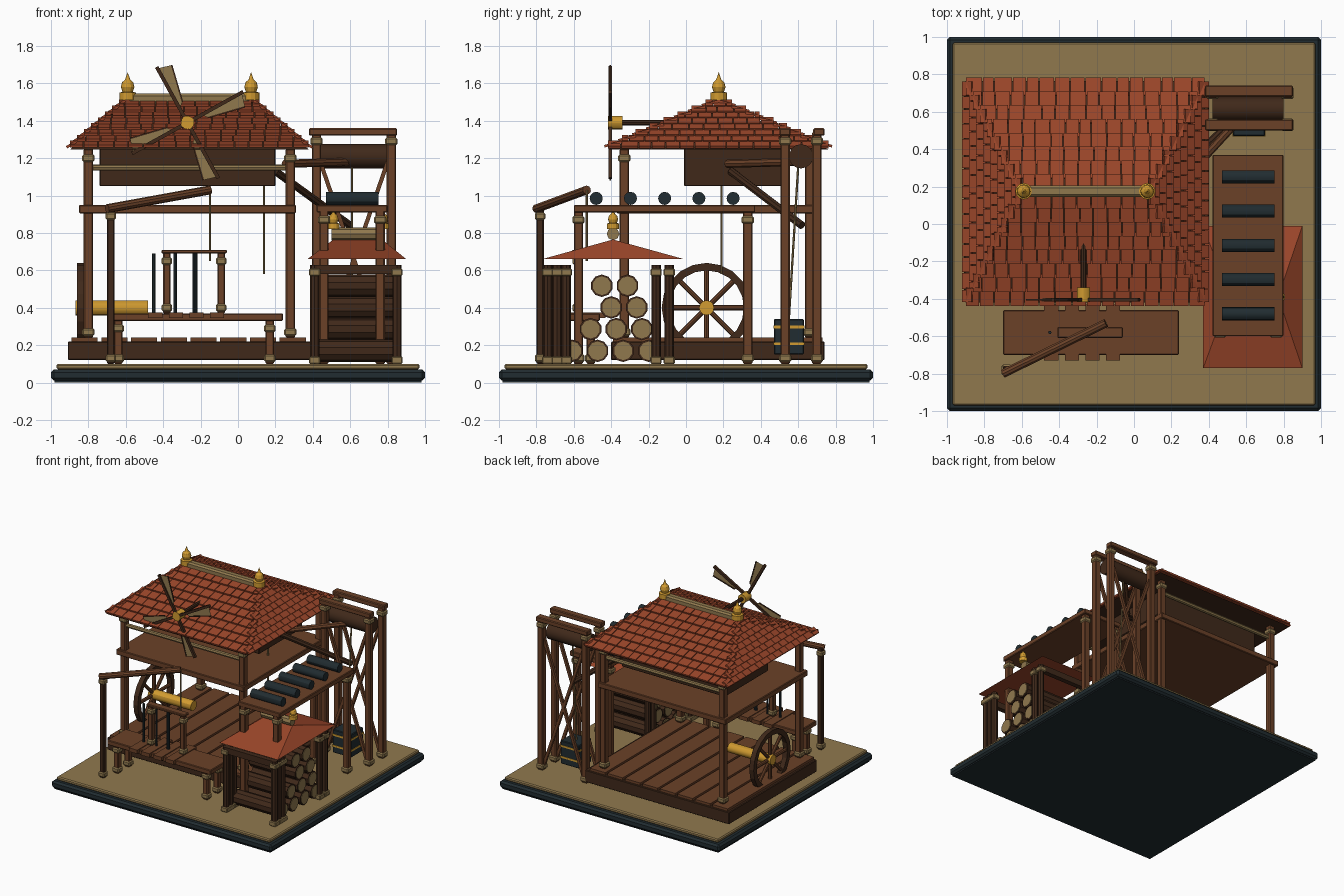
import bpy, bmesh, math, random
from mathutils import Vector, Matrix

random.seed(4)
cube = bpy.data.objects.get("Cube")
if cube:
    bpy.data.objects.remove(cube)


def material(name, *rgb):
    m = bpy.data.materials.new(name)
    m.use_nodes = True
    colour = [(c / 255) ** 2.2 for c in rgb] + [1]
    m.diffuse_color = colour
    m.node_tree.nodes["Principled BSDF"].inputs["Base Color"].default_value = colour
    return m


SLATE = material("dark_slate", 38, 48, 52)
TAN = material("tan_stone", 143, 120, 79)
WOOD = material("brown_wood", 106, 67, 44)
DARK = material("dark_wood", 66, 45, 32)
RED = material("red_clay", 154, 72, 46)
GOLD = material("gold", 208, 154, 52)


# Geometry helpers: each adds a shape to a bmesh
def box(bm, centre, size, rot=None):
    m = Matrix.Translation(centre) @ (rot or Matrix()) @ Matrix.Diagonal((*size, 1))
    bmesh.ops.create_cube(bm, size=1, matrix=m)


def span(bm, x0, x1, y0, y1, z0, z1):
    box(bm, ((x0 + x1) / 2, (y0 + y1) / 2, (z0 + z1) / 2), (x1 - x0, y1 - y0, z1 - z0))


def rod(bm, a, b, r, sides=8, r2=None):
    a, b = Vector(a), Vector(b)
    rot = (b - a).to_track_quat('Z', 'Y').to_matrix().to_4x4()
    bmesh.ops.create_cone(bm, cap_ends=True, segments=sides, radius1=r,
                          radius2=r if r2 is None else r2, depth=(b - a).length,
                          matrix=Matrix.Translation((a + b) / 2) @ rot)


def beam(bm, a, b, w):
    a, b = Vector(a), Vector(b)
    rot = (b - a).to_track_quat('Z', 'Y').to_matrix().to_4x4()
    box(bm, (a + b) / 2, (w, w, (b - a).length), rot)


def finish(name, bm, mat, bevel=0, smooth=False):
    mesh = bpy.data.meshes.new(name)
    bm.to_mesh(mesh)
    bm.free()
    mesh.materials.append(mat)
    ob = bpy.data.objects.new(name, mesh)
    bpy.context.collection.objects.link(ob)
    if bevel:
        mod = ob.modifiers.new("edge", 'BEVEL')
        mod.width, mod.segments = bevel, 1
    if smooth:
        bpy.ops.object.select_all(action='DESELECT')
        ob.select_set(True)
        bpy.context.view_layer.objects.active = ob
        bpy.ops.object.shade_smooth_by_angle()
    return ob


def posts(name, xs, ys, z0, z1, w, mat=WOOD):
    """Square posts with tan feet and capitals."""
    shaft, trim = bmesh.new(), bmesh.new()
    for x in xs:
        for y in ys:
            span(shaft, x - w / 2, x + w / 2, y - w / 2, y + w / 2, z0, z1)
            for z in (z0 + .03, z1 - .05):
                box(trim, (x, y, z), (w + .016, w + .016, .04))
    finish(name, shaft, mat, .006)
    finish(name + "_caps", trim, TAN, .008)


def single(name, mat, *dims, bevel=.005):
    bm = bmesh.new()
    span(bm, *dims)
    return finish(name, bm, mat, bevel)


def rods(name, mat, ends, r, sides=8):
    bm = bmesh.new()
    for a, b in ends:
        rod(bm, a, b, r, sides)
    finish(name, bm, mat, smooth=sides > 8)


def finial(name, x, y, z, scale):
    bm = bmesh.new()
    profile = [(.044, 0), (.044, .04), (.028, .045), (.036, .07), (.03, .095), (.014, .11), (0, .15)]
    for (r0, h0), (r1, h1) in zip(profile, profile[1:]):
        rod(bm, (x, y, z + h0 * scale), (x, y, z + h1 * scale), r0 * scale, 12, r1 * scale)
    finish(name, bm, GOLD)


# Ground
single("base_slab", SLATE, -1, 1, -1, 1, .01, .07, bevel=.015)
single("base_foot", SLATE, -.98, .98, -.98, .98, 0, .015, bevel=0)
single("ground", TAN, -.97, .97, -.97, .97, .07, .1, bevel=.008)

# House deck and upper floor
single("deck", DARK, -.91, .4, -.4, .74, .12, .22)
bm = bmesh.new()
for i in range(8):
    x = -.89 + i * .159
    span(bm, x, x + .14, -.39, .73, .215, .24)
finish("deck_planks", bm, WOOD)
posts("house_post", (-.8, .28), (-.33, .66), .24, 1.25, .05)
single("upper_floor", WOOD, -.85, .31, -.37, .7, .905, .95)
single("attic_box", DARK, -.74, .2, -.01, .55, 1.05, 1.3)
bm = bmesh.new()
for y in (-.33, .66):
    rod(bm, (-.78, y, 1.15), (.27, y, 1.15), .017)
finish("tie_poles", bm, TAN)

# Tiled hip roof
x0, x1, y0, y1, ze, zr, yr = -.9, .38, -.42, .765, 1.245, 1.495, .175
e = [Vector(p) for p in ((x0, y0, ze), (x1, y0, ze), (x1, y1, ze), (x0, y1, ze))]
ra, rb = Vector((-.6, yr, zr)), Vector((.08, yr, zr))
bm = bmesh.new()
for p in e + [ra, rb]:
    bm.verts.new(p)
bmesh.ops.convex_hull(bm, input=bm.verts[:])
finish("roof_core", bm, DARK)
bm = bmesh.new()
ROWS = 8
for a, b, c, d in ((e[0], e[1], ra, rb), (e[1], e[2], rb, rb), (e[2], e[3], rb, ra), (e[3], e[0], ra, ra)):
    u = (b - a).normalized()
    n = u.cross(c - a).normalized()
    v = n.cross(u)
    pitch = (c - a).dot(v) / ROWS
    tilt = Matrix((u, v, n)).transposed().to_4x4() @ Matrix.Rotation(-.16, 4, 'X')
    for row in range(ROWS):
        p, q = a.lerp(c, row / ROWS), b.lerp(d, row / ROWS)
        width = (q - p).length
        count = max(2, round(width / .078))
        shift = .5 * (row % 2)
        cuts = [0] + [min(1, max(0, (k + shift + random.uniform(-.12, .12)) / count))
                      for k in range(0 if shift else 1, count)] + [1]
        for s, t in zip(cuts, cuts[1:]):
            mid = p + u * width * (s + t) / 2 + v * pitch * .5 + n * .016
            box(bm, mid, (max(.01, width * (t - s) - .005), pitch * 1.2, .014), tilt)
finish("roof_tiles", bm, RED)
single("roof_ridge", TAN, -.58, .06, yr - .03, yr + .03, 1.49, 1.545, bevel=.012)
for x in (-.59, .07):
    finial("roof_finial", x, yr, 1.51, 1)

# Windmill on the front slope
hub = Vector((-.27, -.405, 1.39))
arms, sails = bmesh.new(), bmesh.new()
for k in range(4):
    ang = math.radians(29 + 90 * k)
    d, s = Vector((math.cos(ang), 0, math.sin(ang))), Vector((math.sin(ang), 0, -math.cos(ang)))
    beam(arms, hub, hub + d * .34, .02)
    quad = [hub + d * r + s * w for r, w in ((.09, .005), (.33, .005), (.31, .075), (.11, .03))]
    f = sails.faces.new([sails.verts.new(p) for p in quad])
    beam(arms, quad[3], quad[2], .008)
bmesh.ops.solidify(sails, geom=sails.faces[:], thickness=.006)
finish("mill_arms", arms, DARK)
finish("mill_sails", sails, TAN)
rods("mill_hub", GOLD, [(hub + Vector((0, -.012, 0)), hub + Vector((0, .065, 0)))], .036, 12)
rods("mill_shaft", DARK, [(hub, (-.27, .1, 1.39))], .015)

# Spoked wheel and axle
wc = Vector((-.84, .11, .4))
bm = bmesh.new()
ring = []
for k in range(20):
    g = 2 * math.pi * k / 20
    o = Vector((0, math.cos(g), math.sin(g)))
    ring.append([bm.verts.new(wc + o * r + Vector((x, 0, 0)))
                 for r, x in ((.24, -.02), (.24, .02), (.2, .02), (.2, -.02))])
for k in range(20):
    p, q = ring[k], ring[(k + 1) % 20]
    for j in range(4):
        bm.faces.new((p[j], p[(j + 1) % 4], q[(j + 1) % 4], q[j]))
bmesh.ops.recalc_face_normals(bm, faces=bm.faces[:])
finish("wheel_rim", bm, DARK)
spokes = []
for k in range(8):
    g = math.pi / 4 * k
    spokes.append((wc, wc + Vector((0, math.cos(g), math.sin(g))) * .205))
rods("wheel_spokes", WOOD, spokes, .014)
rods("wheel_axle", GOLD, [((-.87, .11, .4), (-.48, .11, .4))], .04, 12)

# Front workbench with a small frame
single("bench_top", WOOD, -.7, .24, -.7, -.46, .33, .37)
posts("bench_post", (-.64, .17), (-.65, -.51), .1, .34, .045)
bm = bmesh.new()
for k in range(4):
    x = -.48 + .11 * k
    span(bm, x, x + .075, -.73, -.43, .345, .376)
finish("bench_slats", bm, WOOD)
posts("frame_post", (-.38, -.09), (-.58,), .37, .7, .04)
single("frame_bar", WOOD, -.41, -.06, -.61, -.55, .69, .71)
rods("frame_rods", SLATE, [((x, -.58, .37), (x, -.58, .69)) for x in (-.45, -.335, -.235, -.225)], .009)

# Well sweep
posts("sweep_post", (-.68,), (-.78,), .1, .94, .04, DARK)
rods("sweep_arm", WOOD, [((-.7, -.8, .93), (-.15, -.53, 1.03))], .024, 10)
rods("hanging_ropes", TAN, [((-.15, -.53, 1.03), (-.15, -.53, .65)), ((.14, .19, 1.06), (.14, .19, .58)),
                            ((.61, .6, 1.16), (.61, .55, .34))], .006, 6)

# Roller rack
single("rack_top", WOOD, .42, .8, -.6, .37, .91, .95)
posts("rack_post", (.46, .76), (-.575, .33), .1, .92, .05)
rods("rollers", SLATE, [((.47, -.48 + .183 * k, .985), (.75, -.48 + .183 * k, .985)) for k in range(5)], .035, 12)

# Log shed
bm, lid = bmesh.new(), bmesh.new()
for x in (.41, .85):
    for y in (-.74, -.69, -.64, -.16, -.09):
        rod(bm, (x, y, .1), (x, y, .63), .025)
        for z in (.12, .59):
            box(lid, (x, y, z), (.06, .06, .04))
for y in (-.74, -.09):
    span(bm, .41, .85, y - .02, y + .02, .58, .63)
finish("shed_posts", bm, DARK)
finish("shed_post_caps", lid, TAN, .006)
bark, ends = bmesh.new(), bmesh.new()
for row, (start, count) in enumerate(((-.61, 4), (-.51, 3), (-.4, 2), (-.45, 2))):
    for k in range(count):
        y, z = start + .137 * k, .17 + .116 * row
        rod(bark, (.42, y, z), (.84, y, z), .06, 10)
        rod(ends, (.416, y, z), (.844, y, z), .05, 10)
finish("logs", bark, DARK)
finish("log_ends", ends, TAN)
bm = bmesh.new()
for x, y, z in ((.37, -.77, .66), (.9, -.77, .66), (.9, -.01, .66), (.37, -.01, .66), (.51, -.39, .765), (.77, -.39, .765)):
    bm.verts.new((x, y, z))
bmesh.ops.convex_hull(bm, input=bm.verts[:])
finish("shed_roof", bm, RED)
rods("shed_ridge", TAN, [((.5, -.39, .795), (.77, -.39, .795))], .034)
for x in (.51, .775):
    finial("shed_finial", x, -.39, .82, .75)

# Hoist tower
posts("tower_post", (.42, .82), (.53, .7), .1, 1.34, .05)
bm, cross = bmesh.new(), bmesh.new()
for y in (.53, .71):
    span(bm, .38, .85, y - .03, y + .03, 1.32, 1.36)
for y in (.53, .7):
    beam(cross, (.44, y, 1.18), (.8, y, .14), .022)
    beam(cross, (.8, y, 1.18), (.44, y, .14), .022)
finish("tower_bars", bm, WOOD, .006)
finish("tower_braces", cross, WOOD)
rods("hoist_drum", DARK, [((.42, .615, 1.21), (.8, .615, 1.21))], .065, 14)
rods("jib_beams", WOOD, [((.25, .22, 1.17), (.6, .6, 1.18))], .022)
rods("jib_brace", DARK, [((.2, .24, 1.13), (.6, .62, .84))], .022)
single("bucket", SLATE, .53, .7, .47, .63, .15, .34)
bm = bmesh.new()
for z in (.2, .29):
    span(bm, .527, .703, .467, .633, z, z + .015)
finish("bucket_bands", bm, GOLD)
